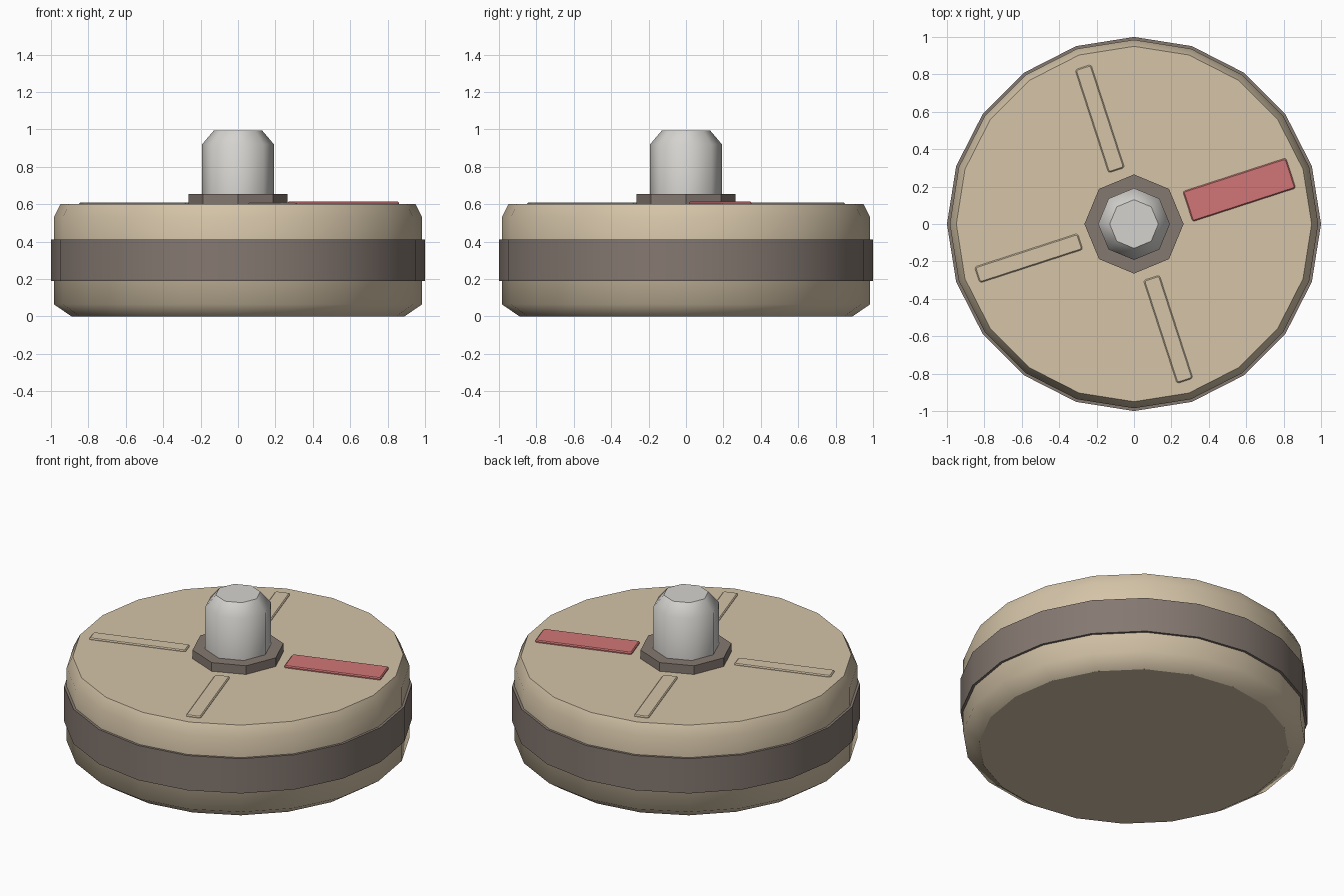
import bpy, bmesh
from math import radians, cos, sin, tau
from mathutils import Matrix

cube = bpy.data.objects.get("Cube")
if cube:
    bpy.data.objects.remove(cube, do_unlink=True)


def material(name, rgb):
    m = bpy.data.materials.new(name)
    m.use_nodes = True
    m.diffuse_color = (*rgb, 1)
    m.node_tree.nodes["Principled BSDF"].inputs["Base Color"].default_value = (*rgb, 1)
    return m


beige = material("beige", (0.66, 0.55, 0.39))
brown = material("grey_brown", (0.235, 0.19, 0.165))
silver = material("light_grey", (0.66, 0.65, 0.62))
red = material("soft_red", (0.64, 0.18, 0.18))


def finish(bm, name, mat):
    mesh = bpy.data.meshes.new(name)
    bm.to_mesh(bm_target := mesh)
    bm.free()
    mesh.materials.append(mat)
    obj = bpy.data.objects.new(name, mesh)
    bpy.context.collection.objects.link(obj)
    return obj


def turned(name, profile, sides, mat, smooth=True):
    """Solid of stacked polygon rings from (radius, height) pairs."""
    bm = bmesh.new()
    rings = [[bm.verts.new((r * cos(tau * i / sides), r * sin(tau * i / sides), z))
              for i in range(sides)] for r, z in profile]
    for low, high in zip(rings, rings[1:]):
        for i in range(sides):
            j = (i + 1) % sides
            bm.faces.new((low[i], low[j], high[j], high[i])).smooth = smooth
    # flat caps with crisp rims
    for cap in (bm.faces.new(rings[0][::-1]), bm.faces.new(rings[-1])):
        for edge in cap.edges:
            edge.smooth = False
    return finish(bm, name, mat)


def plate(name, width, top, angle, mat):
    """Thin radial bar with softened corners lying on the lid."""
    length, base, distance = 0.58, 0.59, 0.592
    bm = bmesh.new()
    bmesh.ops.create_cube(bm, size=1)
    bmesh.ops.scale(bm, vec=(length, width, top - base), verts=bm.verts)
    bmesh.ops.translate(bm, vec=(distance, 0, (top + base) / 2), verts=bm.verts)
    corners = [e for e in bm.edges if abs(e.verts[0].co.z - e.verts[1].co.z) > 0.01]
    bmesh.ops.bevel(bm, geom=corners, offset=0.012, segments=2, profile=0.5, affect='EDGES')
    rim = [e for e in bm.edges if all(v.co.z > top - 0.001 for v in e.verts)]
    bmesh.ops.bevel(bm, geom=rim, offset=0.006, segments=1, affect='EDGES')
    bm.transform(Matrix.Rotation(radians(angle), 4, 'Z'))
    return finish(bm, name, mat)


# Drum body with bevelled rims, and the band around it
turned("drum_body", [(0.89, 0), (0.985, 0.065), (0.985, 0.53), (0.95, 0.6)], 20, beige)
turned("side_band", [(1, 0.19), (1, 0.41)], 20, brown)

# Central collar and chamfered knob
turned("collar", [(0.265, 0.59), (0.265, 0.655)], 8, brown, smooth=False)
turned("knob", [(0.192, 0.64), (0.192, 0.92), (0.13, 0.993)], 8, silver)

# One wide red marker and three narrow ribs, a quarter turn apart
plate("red_marker", 0.17, 0.613, 18, red)
for n in range(1, 4):
    plate(f"lid_rib_{n}", 0.09, 0.609, 18 + 90 * n, beige)
